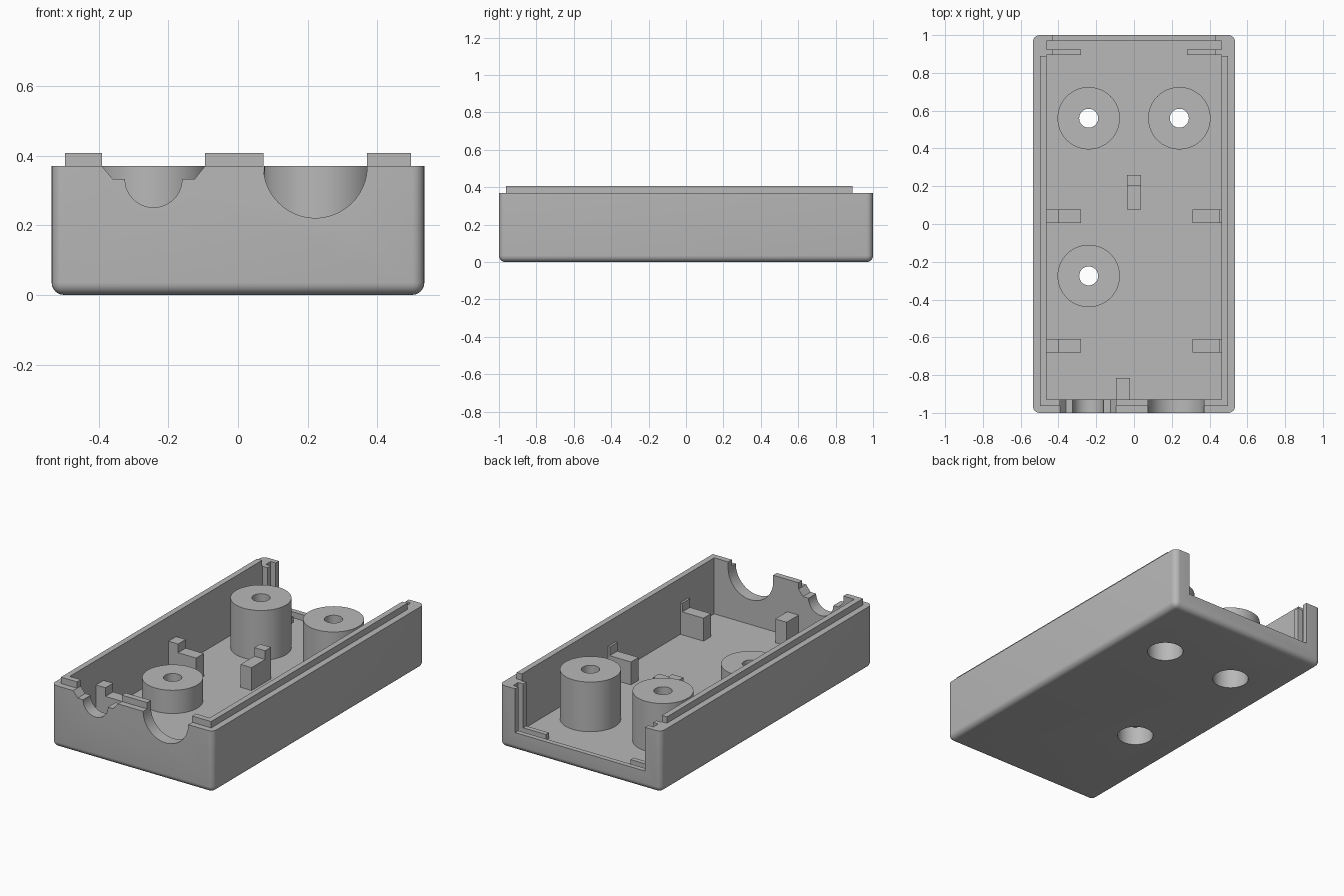
import bpy, bmesh, math

cube = bpy.data.objects.get("Cube")
if cube:
    bpy.data.objects.remove(cube, do_unlink=True)

grey = bpy.data.materials.new("plain grey")
grey.use_nodes = True
colour = (0.48, 0.48, 0.48, 1)
grey.diffuse_color = colour
grey.node_tree.nodes["Principled BSDF"].inputs["Base Color"].default_value = colour

W, L, TOP = 0.535, 1.0, 0.37      # half width, half length, rim height
IN_X, IN_FRONT, IN_BACK = 0.463, -0.928, 0.97
FLOOR, SILL, LIP = 0.073, 0.108, 0.408


def finish(name, bm):
    bmesh.ops.recalc_face_normals(bm, faces=bm.faces)
    mesh = bpy.data.meshes.new(name)
    bm.to_mesh(mesh)
    bm.free()
    mesh.materials.append(grey)
    ob = bpy.data.objects.new(name, mesh)
    bpy.context.collection.objects.link(ob)
    return ob


def prism(name, points, low, high, axis="z"):
    """Extrude a flat outline along z, y or x."""
    place = {"z": lambda a, b, c: (a, b, c),
             "y": lambda a, b, c: (a, c, b),
             "x": lambda a, b, c: (c, a, b)}[axis]
    bm = bmesh.new()
    ends = [[bm.verts.new(place(a, b, c)) for a, b in points] for c in (low, high)]
    for ring in ends:
        bm.faces.new(ring)
    n = len(points)
    for i in range(n):
        j = (i + 1) % n
        bm.faces.new((ends[0][i], ends[0][j], ends[1][j], ends[1][i]))
    return finish(name, bm)


def box(name, x0, x1, y0, y1, z0, z1):
    return prism(name, [(x0, y0), (x1, y0), (x1, y1), (x0, y1)], z0, z1)


def arc(cx, cy, r, start, end, steps):
    return [(cx + r * math.cos(math.radians(start + (end - start) * i / steps)),
             cy + r * math.sin(math.radians(start + (end - start) * i / steps)))
            for i in range(steps + 1)]


def cylinder(name, x, y, r, z0, z1):
    return prism(name, arc(x, y, r, 0, 360, 64)[:-1], z0, z1)


def activate(ob):
    bpy.ops.object.select_all(action="DESELECT")
    ob.select_set(True)
    bpy.context.view_layer.objects.active = ob


def cut(ob, cutter):
    """Subtract a cutter and throw it away."""
    cutter.hide_render = True
    mod = ob.modifiers.new("cut", "BOOLEAN")
    mod.operation, mod.solver, mod.object = "DIFFERENCE", "EXACT", cutter
    activate(ob)
    bpy.ops.object.modifier_apply(modifier=mod.name)
    bpy.data.objects.remove(cutter, do_unlink=True)


def smooth(ob):
    activate(ob)
    bpy.ops.object.shade_smooth_by_angle(angle=math.radians(30))


def cut_cavity_and_ports(ob):
    cut(ob, box("cavity_cutter", -IN_X, IN_X, IN_FRONT, IN_BACK, FLOOR, 1))
    # round port on the right of the front wall
    round_port = arc(0.222, TOP, 0.149, 180, 360, 40) + [(0.371, 1), (0.073, 1)]
    cut(ob, prism("round_port_cutter", round_port, -1.2, -0.9, "y"))
    # stepped port on the left of the front wall
    half = [(0.082, 0.333), (0.118, 0.333), (0.148, TOP), (0.148, 1)]
    cx = -0.2425
    stepped = ([(cx - a, b) for a, b in reversed(half[1:])]
               + arc(cx, 0.333, 0.082, 180, 360, 32)
               + [(cx + a, b) for a, b in half[1:]])
    cut(ob, prism("stepped_port_cutter", stepped, -1.2, -0.9, "y"))


# Case body with rounded bottom and upright edges
body = box("case_body", -W, W, -L, L, 0, TOP)
bm = bmesh.new()
bm.from_mesh(body.data)
edges = [e for e in bm.edges if min(v.co.z for v in e.verts) < TOP / 2]
bmesh.ops.bevel(bm, geom=edges, offset=0.035, segments=6, profile=0.5, affect="EDGES")
bm.to_mesh(body.data)
bm.free()
cut_cavity_and_ports(body)
cut(body, box("back_opening_cutter", -0.43, 0.43, 0.94, 1.2, SILL, 1))

# Raised lip around three sides of the rim
lip = box("rim_lip", -0.497, 0.497, -0.963, 0.89, TOP, LIP)
cut_cavity_and_ports(lip)
cut(lip, box("lip_end_cutter", -IN_X, IN_X, 0.5, 1.2, 0, 1))

# Screw bosses, counterbored from below
for name, x, y, top in (("back_left_boss", 0.24, 0.56, TOP),
                        ("back_right_boss", -0.24, 0.56, TOP),
                        ("front_boss", -0.24, -0.275, 0.212)):
    boss = cylinder(name, x, y, 0.165, 0.04, top)
    cut(boss, cylinder("bore_cutter", x, y, 0.05, -0.1, 1))
    cut(boss, cylinder("counterbore_cutter", x, y, 0.1, -0.1, top - 0.1))
    cut(body, cylinder("floor_hole_cutter", x, y, 0.1, -0.1, 0.2))
    smooth(boss)

smooth(body)
smooth(lip)


def stepped_outline(tip, step, root, low, high):
    return [(root, FLOOR), (tip, FLOOR), (tip, low), (step, low), (step, high), (root, high)]


# Stepped board supports along the side walls
for place, y in (("middle", 0.005), ("front", -0.68)):
    for side, tip, step, root in (("right", -0.28, -0.40, -IN_X),
                                  ("left", 0.31, 0.45, IN_X)):
        prism(f"{place}_{side}_support", stepped_outline(tip, step, root, 0.21, 0.262),
              y, y + 0.072, "y")

# Stepped post in the middle and plain post at the front wall
prism("centre_post", stepped_outline(0.077, 0.205, 0.26, 0.21, 0.262), -0.036, 0.036, "x")
box("front_post", -0.095, -0.02, IN_FRONT, -0.815, FLOOR, 0.215)

# L-shaped ribs holding the end plate slot
for side, s in (("left", 1), ("right", -1)):
    rib = [(s * IN_X, FLOOR), (s * 0.28, FLOOR), (s * 0.28, SILL),
           (s * 0.43, SILL), (s * 0.43, TOP), (s * IN_X, TOP)]
    prism(f"{side}_slot_rib", rib, 0.895, 0.924, "y")
